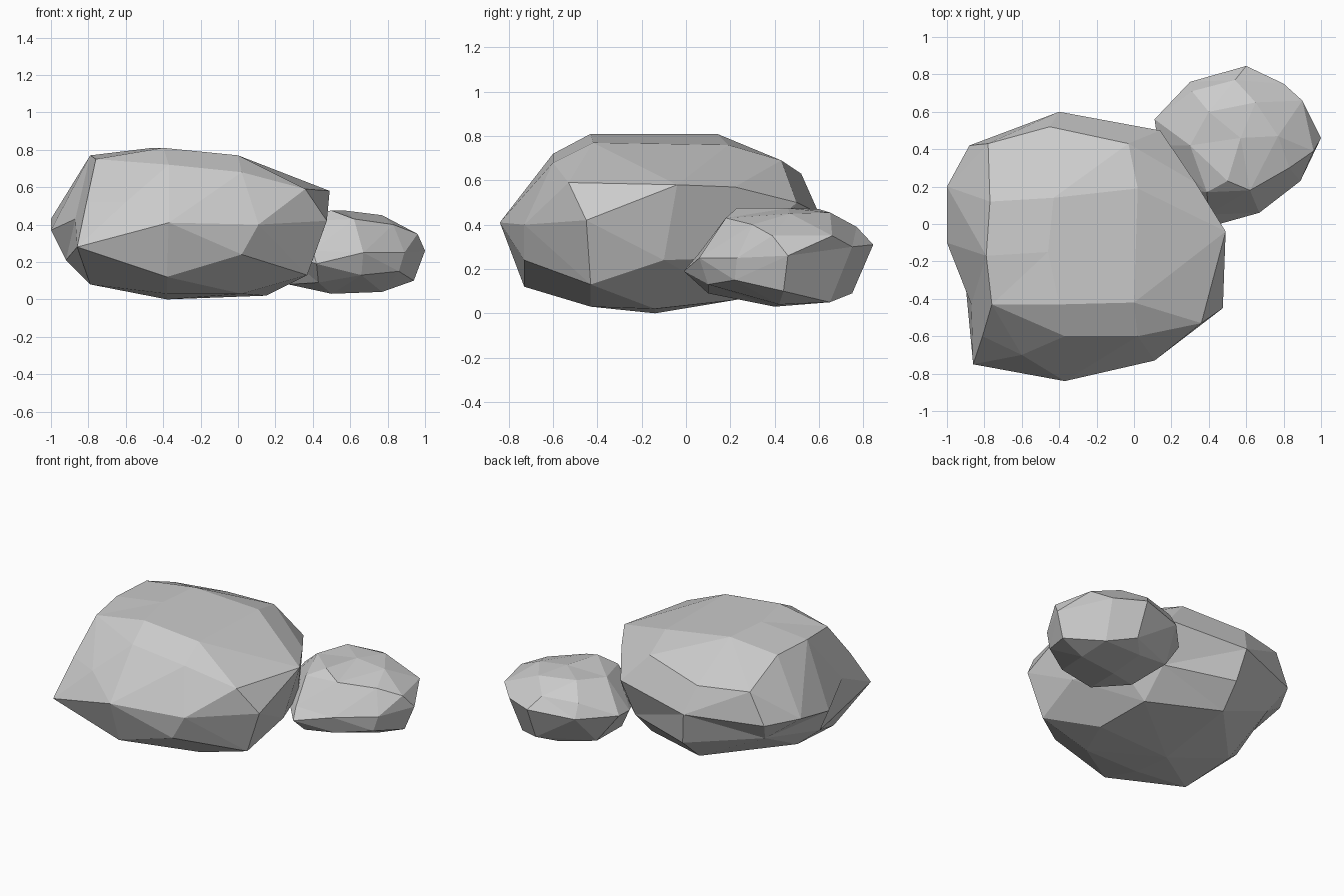
import bpy
import bmesh
from mathutils import Vector


def rock(name, points, centre, radii):
    """Facet a rock: triangulate the points as seen from its centre."""
    c = Vector(centre)
    bm = bmesh.new()
    true_place = {}
    for p in points:
        d = Vector(p) - c
        d = Vector([d[i] / radii[i] for i in range(3)]).normalized()
        v = bm.verts.new(d)
        true_place[v] = Vector(p)
    bmesh.ops.convex_hull(bm, input=bm.verts[:])
    for v in bm.verts:
        v.co = true_place[v]
    bmesh.ops.recalc_face_normals(bm, faces=bm.faces[:])
    # Merge nearly coplanar triangles into broad facets
    bmesh.ops.dissolve_limit(bm, angle_limit=0.05, verts=[], edges=bm.edges[:])
    mesh = bpy.data.meshes.new(name)
    bm.to_mesh(mesh)
    bm.free()
    obj = bpy.data.objects.new(name, mesh)
    bpy.context.collection.objects.link(obj)
    return obj


# Large boulder
rock("large_rock", [
    # crown
    (-.76, -.43, .75), (-.40, -.43, .81), (0, -.42, .77), (-.79, -.17, .77),
    (-.46, -.15, .81), (-.43, .14, .81), (.02, .19, .76), (-.77, .12, .77),
    # shoulder
    (-.37, -.60, .72), (.02, -.60, .68), (.36, -.53, .59), (.49, -.04, .58),
    (.33, .22, .57), (-.03, .43, .69), (-.45, .52, .63), (-.78, .43, .64),
    (-.81, -.60, .52), (-.60, -.70, .52),
    # waist
    (-.86, -.75, .28), (-.37, -.84, .41), (.11, -.73, .40), (.475, -.45, .42),
    (.14, .50, .50), (-.40, .60, .45), (-.88, .42, .43), (-1, .20, .43),
    (-1, -.10, .37), (-.87, -.43, .43), (.41, -.10, .24), (.30, .22, .25),
    # foot
    (-.79, -.45, .08), (-.38, -.73, .12), (.02, -.73, .24), (.37, -.43, .13),
    (.15, -.14, .02), (.10, .22, .06), (-.38, .40, .09), (-.81, .31, .29),
    (-.92, -.12, .21), (-.38, -.14, 0), (-.38, -.43, .03), (.02, -.43, .03),
    (-.80, -.05, .11), (.10, .40, .24), (-.36, .55, .23),
], (-.26, -.12, .40), (.75, .72, .42))

# Small boulder
rock("small_rock", [
    # crown
    (.39, .17, .42), (.50, .23, .475), (.62, .18, .43), (.57, .46, .475),
    (.77, .47, .45), (.65, .65, .455), (.40, .60, .47), (.83, .30, .40),
    (.30, .42, .45), (.54, .77, .39), (.31, .71, .38),
    # waist
    (.42, -.01, .19), (.40, .05, .26), (.67, .06, .25), (.89, .23, .25),
    (.96, .39, .35), (1, .46, .26), (.90, .66, .35), (.80, .75, .30),
    (.60, .845, .31), (.30, .76, .29), (.11, .56, .29), (.13, .42, .27),
    (.24, .19, .25),
    # foot
    (.43, .10, .09), (.66, .10, .13), (.86, .22, .15), (.94, .44, .10),
    (.77, .65, .05), (.60, .75, .09), (.50, .40, .03), (.77, .42, .04),
    (.27, .30, .08), (.25, .60, .10), (.50, .65, .05),
], (.56, .42, .26), (.44, .42, .22))
